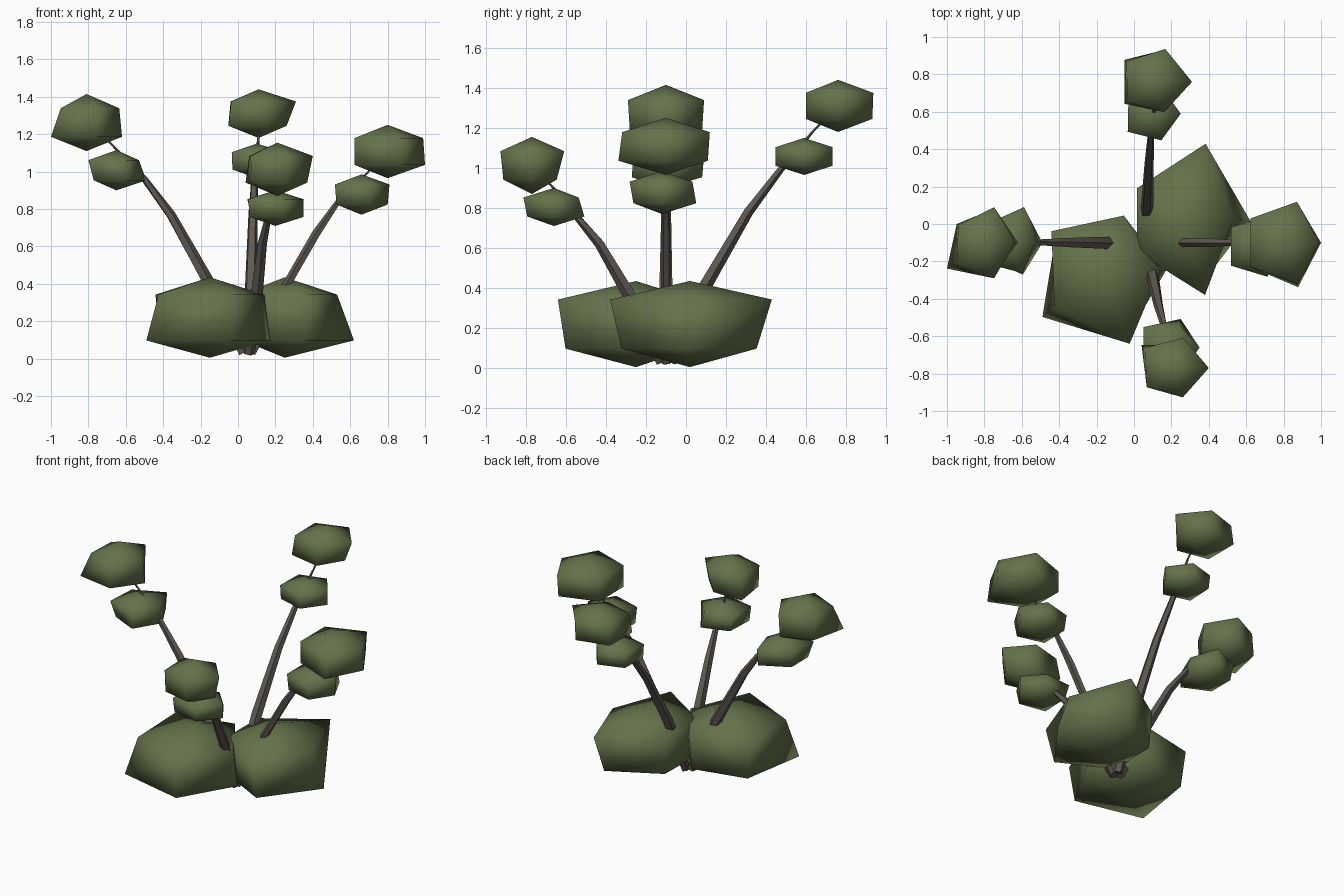
import bpy, bmesh, math
from mathutils import Vector

if "Cube" in bpy.data.objects:
    bpy.data.objects.remove(bpy.data.objects["Cube"])


def material(name, rgb):
    m = bpy.data.materials.new(name)
    m.diffuse_color = (*rgb, 1)
    m.use_nodes = True
    m.node_tree.nodes["Principled BSDF"].inputs["Base Color"].default_value = m.diffuse_color
    return m


GREEN = material("leaf green", (0.13, 0.17, 0.07))
BARK = material("grey bark", (0.115, 0.098, 0.085))


def finish(bm, name, mat, angle):
    bmesh.ops.recalc_face_normals(bm, faces=bm.faces)
    me = bpy.data.meshes.new(name)
    bm.to_mesh(me)
    bm.free()
    me.materials.append(mat)
    ob = bpy.data.objects.new(name, me)
    bpy.context.collection.objects.link(ob)
    bpy.ops.object.select_all(action='DESELECT')
    ob.select_set(True)
    bpy.context.view_layer.objects.active = ob
    bpy.ops.object.shade_smooth_by_angle(angle=math.radians(angle))


def bridge(bm, a, b):
    n = len(a)
    for i in range(n):
        bm.faces.new((a[i], a[(i + 1) % n], b[(i + 1) % n], b[i]))


def leaf_clump(name, x, y, bottom, top, lower, upper, ring=0.5):
    """Five-sided lump: two poles and two rings with one radius per corner."""
    bm = bmesh.new()
    mid, half = (top + bottom) / 2, (top - bottom) / 2
    rings = []
    for radii, z in ((lower, mid - ring * half), (upper, mid + ring * half)):
        rings.append([bm.verts.new((x + r * math.cos(i * math.tau / 5),
                                    y + r * math.sin(i * math.tau / 5), z))
                      for i, r in enumerate(radii)])
    bridge(bm, *rings)
    for loop, z in zip(rings, (bottom, top)):
        pole = bm.verts.new((x, y, z))
        for i in range(5):
            bm.faces.new((loop[i], loop[(i + 1) % 5], pole))
    finish(bm, name, GREEN, 80)


def stem(name, points, radii=(.03, .034, .026, .018, .006, .004), sides=5):
    """Tapered tube along a bent path."""
    bm = bmesh.new()
    pts = [Vector(p) for p in points]
    loops = []
    for i, p in enumerate(pts):
        d = (pts[min(i + 1, len(pts) - 1)] - pts[max(i - 1, 0)]).normalized()
        u = d.cross(Vector((0.3, 0.3, -1))).normalized()
        v = d.cross(u)
        loops.append([bm.verts.new(p + radii[i] * (u * math.cos(k * math.tau / sides)
                                                   + v * math.sin(k * math.tau / sides)))
                      for k in range(sides)])
    for a, b in zip(loops, loops[1:]):
        bridge(bm, a, b)
    bm.faces.new(loops[0])
    bm.faces.new(loops[-1])
    finish(bm, name, BARK, 30)


# Large ground bushes
leaf_clump("left_bush", -.15, -.25, .005, .435,
           (.32, .29, .33, .42, .37), (.29, .31, .36, .34, .41), .57)
leaf_clump("right_bush", .25, .02, .005, .435,
           (.37, .35, .27, .28, .36), (.28, .43, .29, .29, .42), .57)

# Leaf clumps at the stem tips, an upper and a lower one on each
leaf_clump("left_upper_leaves", -.81, -.10, 1.11, 1.415,
           (.19, .19, .17, .235, .19), (.175, .20, .16, .17, .20))
leaf_clump("left_lower_leaves", -.65, -.10, .90, 1.115,
           (.16, .19, .15, .15, .18), (.12, .20, .17, .185, .17))
leaf_clump("back_upper_leaves", .11, .76, 1.18, 1.44,
           (.15, .18, .20, .20, .17), (.20, .185, .185, .18, .17))
leaf_clump("back_lower_leaves", .10, .59, .965, 1.15,
           (.15, .15, .15, .16, .15), (.15, .15, .16, .165, .15))
leaf_clump("front_upper_leaves", .21, -.77, .87, 1.155,
           (.16, .13, .21, .17, .15), (.19, .17, .185, .175, .165))
leaf_clump("front_lower_leaves", .20, -.66, .71, .90,
           (.15, .16, .16, .17, .14), (.15, .13, .185, .18, .16))
leaf_clump("right_upper_leaves", .80, -.10, .965, 1.25,
           (.20, .22, .22, .22, .25), (.19, .23, .22, .22, .23))
leaf_clump("right_lower_leaves", .66, -.12, .77, .985,
           (.14, .18, .16, .165, .15), (.15, .16, .175, .175, .17))

# Four bent stems spreading from one root
stem("left_stem", [(.03, -.10, .03), (-.16, -.10, .41), (-.36, -.10, .77),
                   (-.50, -.10, .96), (-.67, -.10, 1.14), (-.78, -.10, 1.25)])
stem("back_stem", [(.06, -.08, .03), (.07, .10, .42), (.08, .31, .78),
                   (.09, .47, .99), (.11, .64, 1.19), (.11, .75, 1.30)])
stem("front_stem", [(.06, -.12, .03), (.10, -.28, .36), (.13, -.43, .62),
                    (.16, -.54, .75), (.18, -.67, .91), (.21, -.76, 1.0)])
stem("right_stem", [(.07, -.10, .03), (.27, -.10, .41), (.42, -.10, .67),
                    (.53, -.10, .83), (.68, -.10, .98), (.79, -.10, 1.10)],
     (.028, .024, .024, .016, .006, .004))
